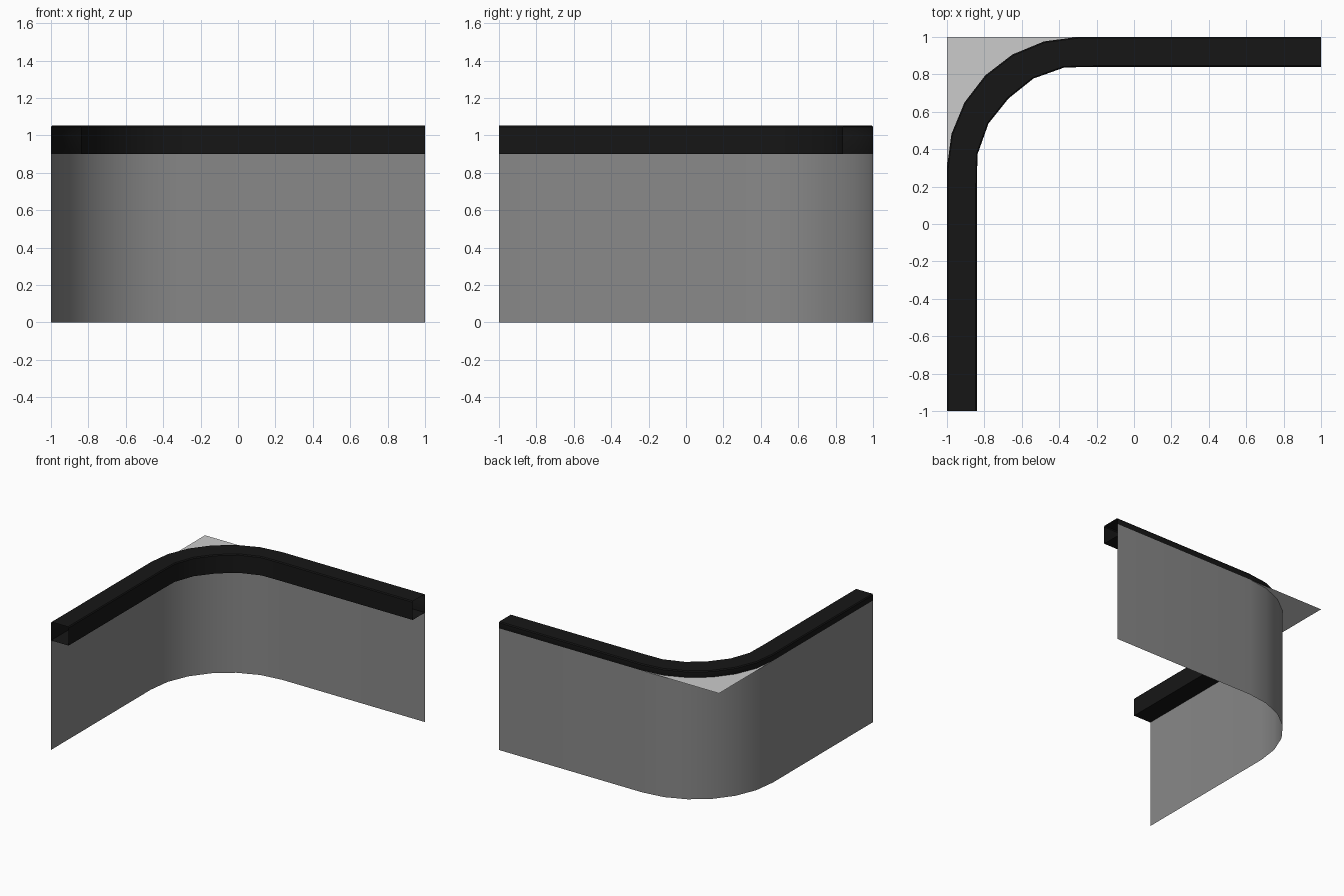
import bpy, bmesh, math

if "Cube" in bpy.data.objects:
    bpy.data.objects.remove(bpy.data.objects["Cube"])


def material(name, value):
    m = bpy.data.materials.new(name)
    m.diffuse_color = (value, value, value, 1)
    m.use_nodes = True
    m.node_tree.nodes["Principled BSDF"].inputs["Base Color"].default_value = m.diffuse_color
    return m


def loft(name, rings, mat=None, close=False):
    """Skin a strip between successive cross-sections."""
    bm = bmesh.new()
    rows = [[bm.verts.new(p) for p in ring] for ring in rings]
    n = len(rings[0])
    for a, b in zip(rows, rows[1:]):
        for i in range(n if close else n - 1):
            j = (i + 1) % n
            bm.faces.new((a[i], b[i], b[j], a[j]))
    bmesh.ops.recalc_face_normals(bm, faces=bm.faces)
    return finish(name, bm, mat)


def finish(name, bm, mat=None):
    me = bpy.data.meshes.new(name)
    bm.to_mesh(me)
    bm.free()
    ob = bpy.data.objects.new(name, me)
    bpy.context.collection.objects.link(ob)
    if mat:
        me.materials.append(mat)
    bpy.context.view_layer.objects.active = ob
    ob.select_set(True)
    bpy.ops.object.shade_smooth_by_angle(angle=math.radians(35))
    ob.select_set(False)
    return ob


# Plan outlines: outer corner arc and inner rail edge, each in six segments
arc = [(-0.3 - 0.7 * math.cos(math.radians(15 * i)),
        0.3 + 0.7 * math.sin(math.radians(15 * i))) for i in range(7)]
outer = [(-1, -1)] + arc + [(1, 1)]
half = [(-0.84, -1), (-0.84, 0.2), (-0.837, 0.372), (-0.778, 0.537)]
inner = half + [(-0.671, 0.671)] + [(-y, -x) for x, y in reversed(half)]

# Curved wall sheet
wall = loft("wall", [[(x, y, 0), (x, y, 1.0)] for x, y in outer],
            material("wall_grey", 0.25))
wall.data.flip_normals()  # faces the inside of the corner

# Hollow, open-ended rail: (fraction across from outer to inner, height)
profile = [(0.006, 0.9), (0.006, 1.0), (0, 1.002), (0, 1.045),
           (0.04, 1.053), (0.96, 1.053), (1, 1.045), (1, 0.9)]
rings = [[(ox + (ix - ox) * t, oy + (iy - oy) * t, z) for t, z in profile]
         for (ox, oy), (ix, iy) in zip(outer, inner)]
loft("top_rail", rings, material("rail_black", 0.008), close=True)

# Flat plate filling the square corner behind the curve
bm = bmesh.new()
tip = bm.verts.new((-1, 1, 1.0))
edge = [bm.verts.new((x, y, 1.0)) for x, y in arc]
for a, b in zip(edge, edge[1:]):
    bm.faces.new((tip, a, b))
for f in bm.faces:
    f.normal_update()
    if f.normal.z < 0:
        f.normal_flip()
finish("corner_plate", bm)
